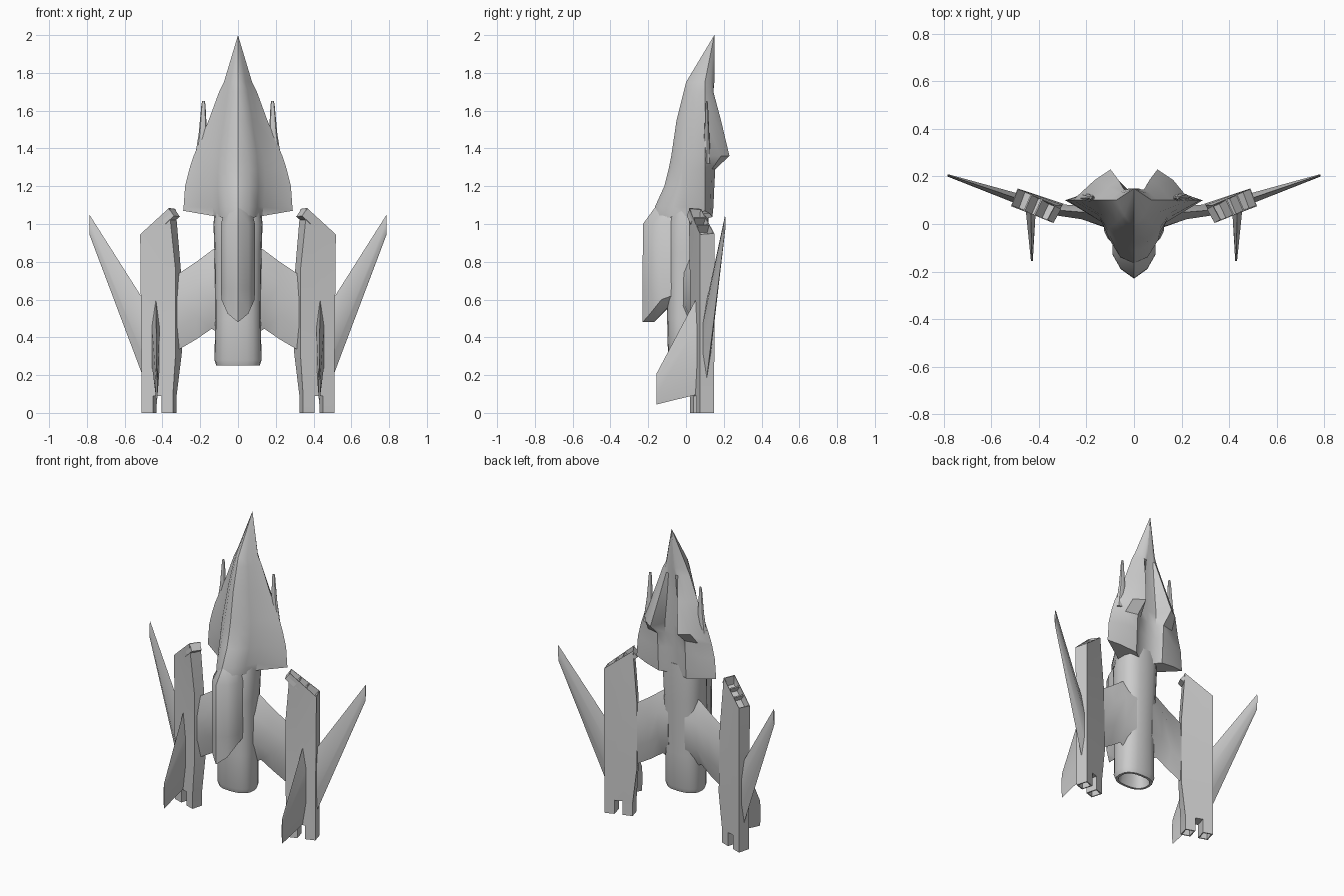
import bpy, bmesh, math
from mathutils import Vector

if "Cube" in bpy.data.objects:
    bpy.data.objects.remove(bpy.data.objects["Cube"])


def finish(name, bm, mirror=False, angle=35):
    mesh = bpy.data.meshes.new(name)
    bm.to_mesh(mesh)
    bm.free()
    ob = bpy.data.objects.new(name, mesh)
    bpy.context.collection.objects.link(ob)
    bpy.ops.object.select_all(action='DESELECT')
    ob.select_set(True)
    bpy.context.view_layer.objects.active = ob
    bpy.ops.object.shade_smooth_by_angle(angle=math.radians(angle))
    if mirror:
        ob.modifiers.new("Mirror", 'MIRROR').use_mirror_merge = False
    return ob


def loft(rings, cap_start=True, cap_end=True):
    """Skin a list of rings; a ring of one point becomes a pole."""
    bm = bmesh.new()
    vs = [[bm.verts.new(p) for p in r] for r in rings]
    for a, b in zip(vs, vs[1:]):
        n = max(len(a), len(b))
        for i in range(n):
            j = (i + 1) % n
            if len(a) == 1:
                bm.faces.new((a[0], b[i], b[j]))
            elif len(b) == 1:
                bm.faces.new((a[i], a[j], b[0]))
            else:
                bm.faces.new((a[i], a[j], b[j], b[i]))
    if cap_start and len(vs[0]) > 2:
        bm.faces.new(vs[0])
    if cap_end and len(vs[-1]) > 2:
        bm.faces.new(vs[-1])
    bmesh.ops.recalc_face_normals(bm, faces=bm.faces)
    return bm


def symmetric(half):
    """Close a half section that starts and ends near x = 0."""
    return half + [(-x, y, z) for x, y, z in reversed(half) if x > 1e-6]


def blade(name, sections):
    """Thin wing: each section is leading point, trailing point, half thickness vector."""
    rings = []
    for lead, trail, thick in sections:
        l, t, h = Vector(lead), Vector(trail), Vector(thick)
        p, q = l.lerp(t, 0.3), l.lerp(t, 0.7)
        rings.append([l, p + h, q + h, t, q - h, p - h])
    return finish(name, loft(rings), mirror=True)


# Forward hull: z, half width, front y, back hump y, back centre y
def hull_ring(z, w, yf, yb, yc):
    k = (2 - z) / 0.93
    ye = 0.1
    half = [(0, yf)]
    for top, low, fy in ((.3, .2, .1), (.6, .35, .37), (.85, .46, .65)):
        half.append((w * (top + (low - top) * k), yf + (ye - yf) * fy))
    bx = min(0.1, 0.42 * w)
    half += [(w, ye), (0.7 * w, ye + (yb - ye) * 0.66), (bx, yb),
             (0.6 * bx, yc + 0.005), (0, yc)]
    lift = 0.05 if z < 1.05 else 0
    return symmetric([(x, y, z + lift * x / w) for x, y in half])


stations = [(1.75, .075, 0, .145, .145), (1.70, .10, -.012, .145, .14),
            (1.55, .155, -.05, .185, .135), (1.36, .235, -.078, .23, .13),
            (1.29, .258, -.092, .155, .125), (1.20, .28, -.115, .15, .12),
            (1.09, .288, -.165, .145, .115), (1.02, .29, -.17, .14, .11)]
finish("forward_hull", loft([[(0, .15, 2.0)]] + [hull_ring(*s) for s in stations]))


# Rear fuselage with hollow exhaust
def oval(z, rx, ry, yc, n=20):
    ring = []
    for i in range(n):
        a = 2 * math.pi * i / n
        c, s = math.cos(a), math.sin(a)
        ring.append((rx * math.copysign(abs(c) ** .8, c),
                     yc + ry * math.copysign(abs(s) ** .8, s), z))
    return ring


finish("rear_fuselage", loft([
    oval(1.10, .12, .10, .02), oval(1.0, .13, .11, .01), oval(.85, .125, .11, .005),
    oval(.5, .12, .10, 0), oval(.28, .125, .095, 0), oval(.25, .115, .085, 0),
    oval(.25, .10, .07, 0), oval(.34, .085, .055, 0)]))


# Belly pod with pointed lower end
def pod_ring(w, yf, zs):
    pts = [(0, yf), (w * .62, yf + .04), (w, yf + .1), (w, -.02), (0, -.01)]
    return symmetric([(x, y, z) for (x, y), z in zip(pts, zs)])


finish("belly_pod", loft([
    pod_ring(.065, -.155, [1.10] * 5), pod_ring(.09, -.228, [1.0] * 5),
    pod_ring(.09, -.23, [.66] * 5), pod_ring(.088, -.23, [.48, .525, .60, .64, .64]),
    [(0, -.17, .48)]]))


# Side nacelles: corners inner-back, outer-back, outer-front, inner-front
def nacelle_ring(a, b, c, f):
    a, b, c, f = map(Vector, (a, b, c, f))
    cuts = (0, .36, .64, 1)
    return [a.lerp(b, t) for t in cuts] + [f.lerp(c, t) for t in reversed(cuts)]


bm = loft([
    nacelle_ring((.33, .08, 1.08), (.49, .15, .95), (.518, .075, .945), (.365, .015, 1.085)),
    nacelle_ring((.302, .08, .75), (.49, .15, .75), (.516, .075, .75), (.33, .02, .75)),
    nacelle_ring((.297, .085, .32), (.49, .15, .32), (.512, .075, .32), (.33, .02, .32)),
    nacelle_ring((.325, .09, .09), (.49, .148, .09), (.51, .075, .09), (.345, .02, .09))],
    cap_start=False, cap_end=False)
bm.verts.ensure_lookup_table()
ends = []
for base in (0, 24):
    v = bm.verts[base:base + 8]
    ends.append([bm.faces.new((v[i], v[i + 1], v[6 - i], v[7 - i])) for i in range(3)])
bmesh.ops.recalc_face_normals(bm, faces=bm.faces)
# three recessed intakes on top
bmesh.ops.inset_individual(bm, faces=ends[0], thickness=.005)
bmesh.ops.inset_individual(bm, faces=ends[0], thickness=.001, depth=-.05)
# two exhaust stubs below, with hollow ends
for face in (ends[1][0], ends[1][2]):
    new = bmesh.ops.extrude_discrete_faces(bm, faces=[face])['faces']
    for v in new[0].verts:
        v.co.z = 0
    bm.normal_update()
    bmesh.ops.inset_individual(bm, faces=new, thickness=.01)
    bmesh.ops.inset_individual(bm, faces=new, thickness=.001, depth=-.04)
bmesh.ops.recalc_face_normals(bm, faces=bm.faces)
finish("nacelle", bm, mirror=True)

# Inner wings joining fuselage to nacelles
blade("inner_wing", [
    ((.06, .04, .91), (.06, .03, .40), (0, .065, 0)),
    ((.14, .045, .86), (.14, .04, .445), (0, .05, 0)),
    ((.22, .05, .80), (.22, .05, .39), (0, .03, 0)),
    ((.34, .06, .72), (.34, .06, .32), (0, .022, 0))])

# Forward swept outer wings
blade("outer_wing", [
    ((.47, .10, .55), (.47, .10, .105), (-.006, .022, 0)),
    ((.785, .207, 1.047), (.785, .203, .94), (-.001, .004, 0))])

# Lower fins
blade("lower_fin", [
    ((.435, .07, .635), (.435, .07, .10), (.022, 0, 0)),
    ((.43, -.155, .21), (.43, -.155, .045), (.004, 0, 0))])

# Slim gun barrels beside the hull
finish("gun_barrel", loft([
    [(.183 + r * math.cos(math.tau * i / 8) + d, .11 + .6 * r * math.sin(math.tau * i / 8), z)
     for i in range(8)]
    for z, r, d in ((1.32, .035, .015), (1.48, .022, .003), (1.63, .011, 0), (1.65, .007, 0))]),
    mirror=True)
